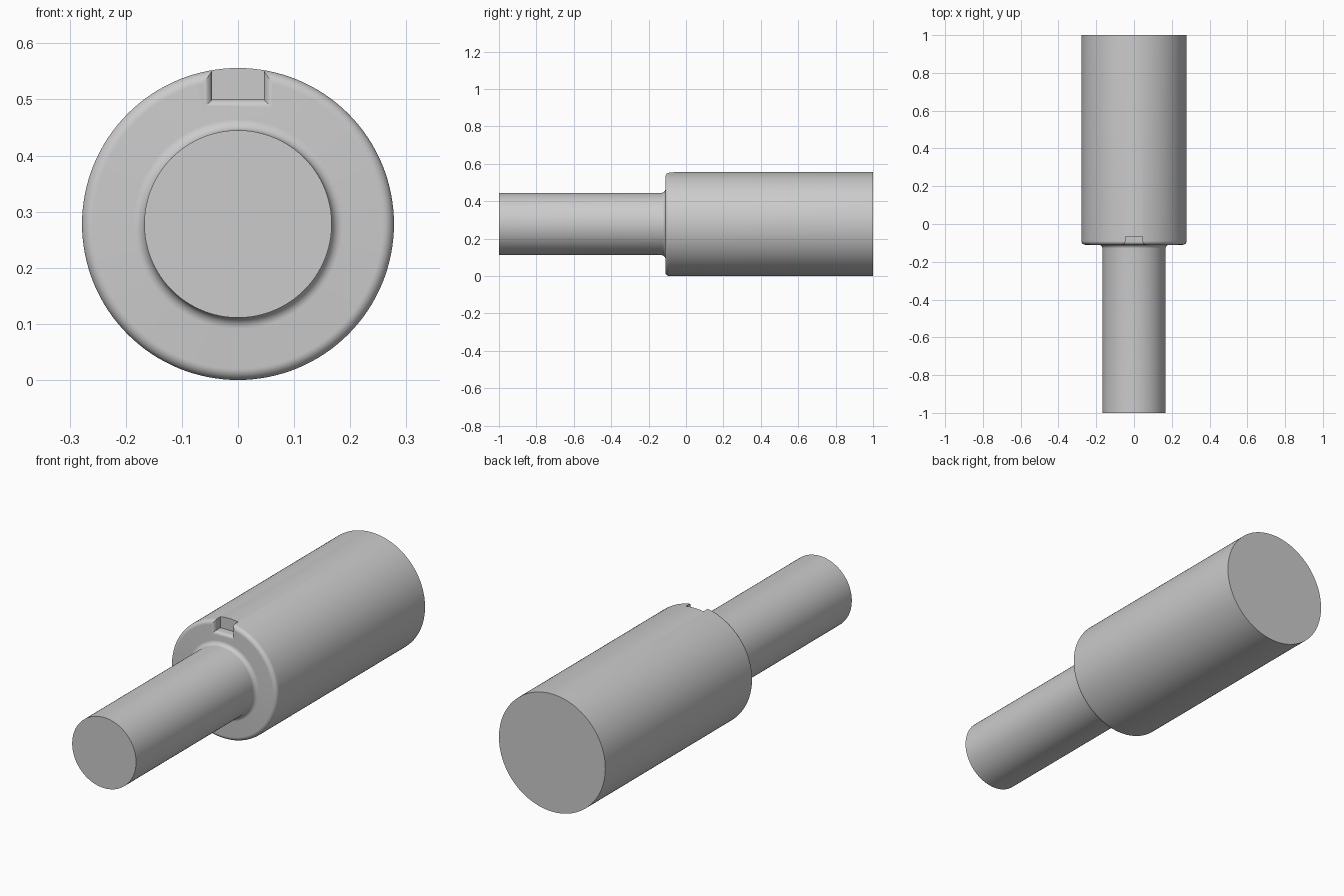
import bpy, bmesh, math
from mathutils import Matrix, Vector

cube = bpy.data.objects.get("Cube")
if cube:
    bpy.data.objects.remove(cube, do_unlink=True)

BODY_R, SHAFT_R = 0.278, 0.167
SHOULDER_Y = -0.11
FILLET = 0.02
NOTCH_HALF, NOTCH_FLOOR, NOTCH_BACK = 0.046, 0.5, -0.065

steel = bpy.data.materials.new("grey steel")
steel.use_nodes = True
colour = (0.6, 0.6, 0.6, 1)
steel.diffuse_color = colour
steel.node_tree.nodes["Principled BSDF"].inputs["Base Color"].default_value = colour


def make_object(name, bm):
    bmesh.ops.recalc_face_normals(bm, faces=bm.faces)
    mesh = bpy.data.meshes.new(name)
    bm.to_mesh(mesh)
    bm.free()
    mesh.materials.append(steel)
    obj = bpy.data.objects.new(name, mesh)
    bpy.context.collection.objects.link(obj)
    return obj


def arc(cy, cr, start, end, steps=8):
    """Points (y, radius) of a fillet arc about (cy, cr)."""
    angles = [math.radians(start + (end - start) * i / steps) for i in range(steps + 1)]
    return [(cy + FILLET * math.cos(a), cr + FILLET * math.sin(a)) for a in angles]


def stepped_shaft(segments=128):
    # Half profile, from the front end to the back end
    profile = [(-1, SHAFT_R)]
    profile += arc(SHOULDER_Y - FILLET, SHAFT_R + FILLET, -90, 0)
    profile += arc(SHOULDER_Y + FILLET, BODY_R - FILLET, 180, 90)
    profile += [(1, BODY_R)]
    bm = bmesh.new()
    rings = []
    for y, r in profile:
        turns = [math.tau * i / segments for i in range(segments)]
        rings.append([bm.verts.new((r * math.sin(t), y, BODY_R + r * math.cos(t)))
                      for t in turns])
    for a, b in zip(rings, rings[1:]):
        for i in range(segments):
            j = (i + 1) % segments
            bm.faces.new((a[i], a[j], b[j], b[i]))
    bm.faces.new(rings[0])
    bm.faces.new(rings[-1])
    return make_object("stepped_shaft", bm)


def notch_cutter(steps=6, flare=0.016):
    # Square slot whose mouth flares out in a rounded edge
    sections = [(NOTCH_BACK, 0)]
    for i in range(steps + 1):
        a = math.pi / 2 * i / steps
        sections.append((SHOULDER_Y + flare * (1 - math.sin(a)), flare * (1 - math.cos(a))))
    sections.append((SHOULDER_Y - 0.05, flare))
    bm = bmesh.new()
    rings = []
    for y, grow in sections:
        w, floor = NOTCH_HALF + grow, NOTCH_FLOOR - grow
        rings.append([bm.verts.new(p) for p in
                      ((-w, y, floor), (w, y, floor), (w, y, 0.7), (-w, y, 0.7))])
    for a, b in zip(rings, rings[1:]):
        for i in range(4):
            j = (i + 1) % 4
            bm.faces.new((a[i], a[j], b[j], b[i]))
    bm.faces.new(rings[0])
    bm.faces.new(rings[-1])
    return make_object("notch_cutter", bm)


shaft = stepped_shaft()
cutter = notch_cutter()
cutter.hide_render = True

# Cut the locating notch into the shoulder
cut = shaft.modifiers.new("notch", "BOOLEAN")
cut.operation = "DIFFERENCE"
cut.solver = "EXACT"
cut.object = cutter
bpy.ops.object.select_all(action="DESELECT")
shaft.select_set(True)
bpy.context.view_layer.objects.active = shaft
bpy.ops.object.modifier_apply(modifier=cut.name)
bpy.data.objects.remove(cutter, do_unlink=True)
bpy.ops.object.shade_smooth_by_angle(angle=math.radians(30))
